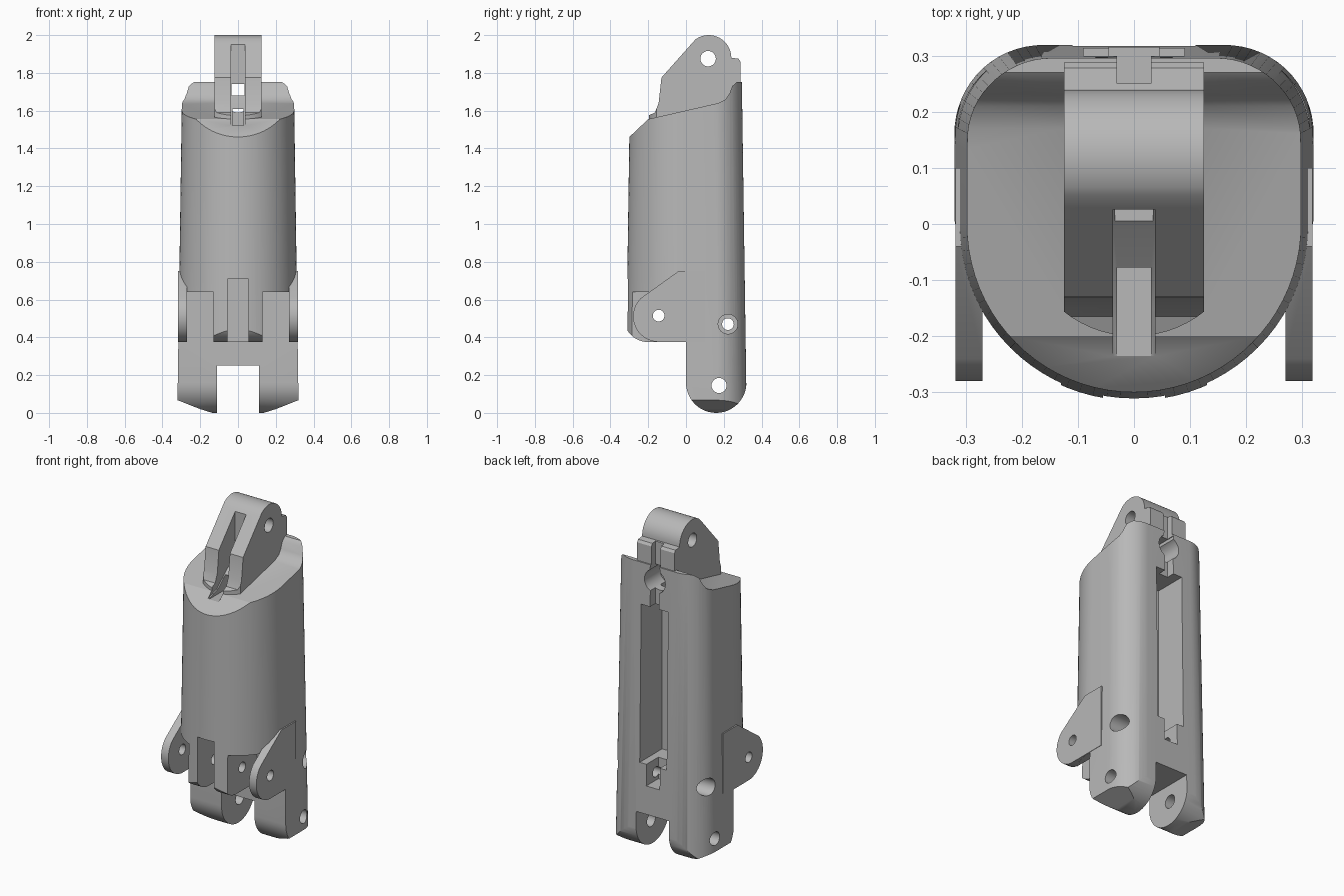
import bpy, bmesh
from math import sin, cos, radians, pi

if "Cube" in bpy.data.objects:
    bpy.data.objects.remove(bpy.data.objects["Cube"], do_unlink=True)

grey = bpy.data.materials.new("light grey plastic")
grey.use_nodes = True
grey.diffuse_color = (0.48, 0.48, 0.48, 1)
grey.node_tree.nodes["Principled BSDF"].inputs["Base Color"].default_value = (0.48, 0.48, 0.48, 1)


def arc(cx, cy, r, a0, a1, n=16):
    return [(cx + r * cos(radians(a0 + (a1 - a0) * i / n)),
             cy + r * sin(radians(a0 + (a1 - a0) * i / n))) for i in range(n + 1)]


def prism(name, pts, axis, lo, hi, scale_lo=1, scale_hi=1):
    """Extrude a 2D outline along an axis, with optional taper."""
    place = {"x": lambda a, b, h: (h, a, b),
             "y": lambda a, b, h: (a, h, b),
             "z": lambda a, b, h: (a, b, h)}[axis]
    bm = bmesh.new()
    rings = [[bm.verts.new(place(a * s, b * s, h)) for a, b in pts]
             for h, s in ((lo, scale_lo), (hi, scale_hi))]
    bm.faces.new(rings[0])
    bm.faces.new(rings[1])
    n = len(pts)
    for i in range(n):
        j = (i + 1) % n
        bm.faces.new((rings[0][i], rings[0][j], rings[1][j], rings[1][i]))
    bmesh.ops.recalc_face_normals(bm, faces=bm.faces)
    mesh = bpy.data.meshes.new(name)
    bm.to_mesh(mesh)
    bm.free()
    mesh.materials.append(grey)
    ob = bpy.data.objects.new(name, mesh)
    bpy.context.collection.objects.link(ob)
    return ob


def box(x0, x1, y0, y1, z0, z1):
    return prism("cutter", [(x0, y0), (x1, y0), (x1, y1), (x0, y1)], "z", z0, z1)


def pin(y, z, r, x0=-0.5, x1=0.5):
    return prism("cutter", arc(y, z, r, 0, 345, 23), "x", x0, x1)


def combine(ob, tool, operation):
    mod = ob.modifiers.new(operation, "BOOLEAN")
    mod.operation, mod.object, mod.solver = operation, tool, "EXACT"
    bpy.context.view_layer.objects.active = ob
    bpy.ops.object.modifier_apply(modifier=mod.name)
    bpy.data.objects.remove(tool, do_unlink=True)


def cut(ob, tool):
    combine(ob, tool, "DIFFERENCE")


# Tapered sleeve: round front, squarish back
section = (arc(0, 0, 1, 180, 360, 40) + [(1, 0.45)] +
           arc(0.5, 0.5, 0.5, 5, 90, 14) + arc(-0.5, 0.5, 0.5, 90, 175, 14) + [(-1, 0.45)])
body = prism("segment_body", section, "z", -0.05, 1.8, 0.322, 0.295)

# Side silhouette: sloping top with raised back rim, rounded front and legs
side = (arc(-0.2, 0.505, 0.13, 270, 180) +
        [(-0.34, 0.505), (-0.34, 1.423), (-0.2, 1.555), (0.17, 1.64), (0.21, 1.66),
         (0.23, 1.69), (0.245, 1.73), (0.27, 1.752), (0.34, 1.752), (0.34, 0.18)] +
        arc(0.16, 0.16, 0.16, 0, -180, 24) + [(0, 0.375)])
combine(body, prism("cutter", side, "x", -0.5, 0.5), "INTERSECT")

# Gap between the legs, and slots of the front hinge
cut(body, box(-0.11, 0.11, -0.5, 0.5, -0.2, 0.25))
cut(body, box(-0.055, 0.055, -0.5, -0.02, 0.36, 0.71))
for s in (-1, 1):
    x0, x1 = sorted((s * 0.13, s * 0.27))
    cut(body, box(x0, x1, -0.5, -0.003, 0.3, 0.64))
    # Sloped leg soles
    cut(body, prism("cutter", [(s * 0.12, -0.005), (s * 0.2, 0.02), (s * 0.36, 0.083),
                               (s * 0.36, -0.1), (s * 0.12, -0.1)], "y", -0.5, 0.5))
    # Outer hinge ears
    x0, x1 = sorted((s * 0.27, s * 0.318))
    ear = arc(-0.145, 0.511, 0.135, 270, 135) + [(-0.04, 0.75), (0.1, 0.75), (0.1, 0.376)]
    combine(body, prism("ear", ear, "x", x0, x1), "UNION")

# Top hinge lug, rounded at its front base
lug = prism("top_lug", [(-0.25, 1.42), (-0.25, 1.55), (-0.165, 1.59), (-0.145, 1.64),
                        (-0.13, 1.775), (0.03, 1.955)] + arc(0.12, 1.88, 0.12, 125, 0) +
            [(0.278, 1.875), (0.288, 1.86), (0.288, 1.42)], "x", -0.125, 0.125)
combine(lug, prism("cutter", arc(0, 0, 0.2, 180, 360, 32) + [(0.2, 0.4), (-0.2, 0.4)],
                   "z", 1.3, 2.1), "INTERSECT")
combine(body, lug, "UNION")

# Cord slot in the lug with a passage to the back
cut(body, prism("cutter", [(-0.24, 1.52), (-0.15, 1.55), (-0.005, 1.67), (0.026, 1.7),
                           (0.026, 2.1), (-0.24, 2.1)], "x", -0.037, 0.037))
cut(body, box(-0.034, 0.034, -0.1, 0.5, 1.68, 1.74))
cut(body, box(-0.03, 0.03, -0.235, 0.2, 1.52, 1.61))

# Back channel, its lower notch, round seat and upper slit
cut(body, box(-0.09, 0.09, 0.1, 0.5, 0.55, 1.5))
cut(body, box(-0.045, 0.045, 0.2, 0.5, 0.42, 0.6))
cut(body, prism("cutter", arc(0, 1.66, 0.07, 0, 345, 23), "y", 0.15, 0.5))
cut(body, box(-0.03, 0.03, 0.25, 0.5, 1.45, 2.1))

# Pin holes
for y, z, r in ((-0.145, 0.515, 0.031), (0.222, 0.47, 0.031), (0.175, 0.145, 0.04),
                (0.117, 1.875, 0.041)):
    cut(body, pin(y, z, r))
for x0, x1 in ((-0.5, -0.2), (0.2, 0.5)):
    cut(body, pin(0.222, 0.47, 0.052, x0, x1))

bpy.ops.object.select_all(action="DESELECT")
body.select_set(True)
bpy.context.view_layer.objects.active = body
bpy.ops.object.shade_smooth_by_angle(angle=radians(30))
